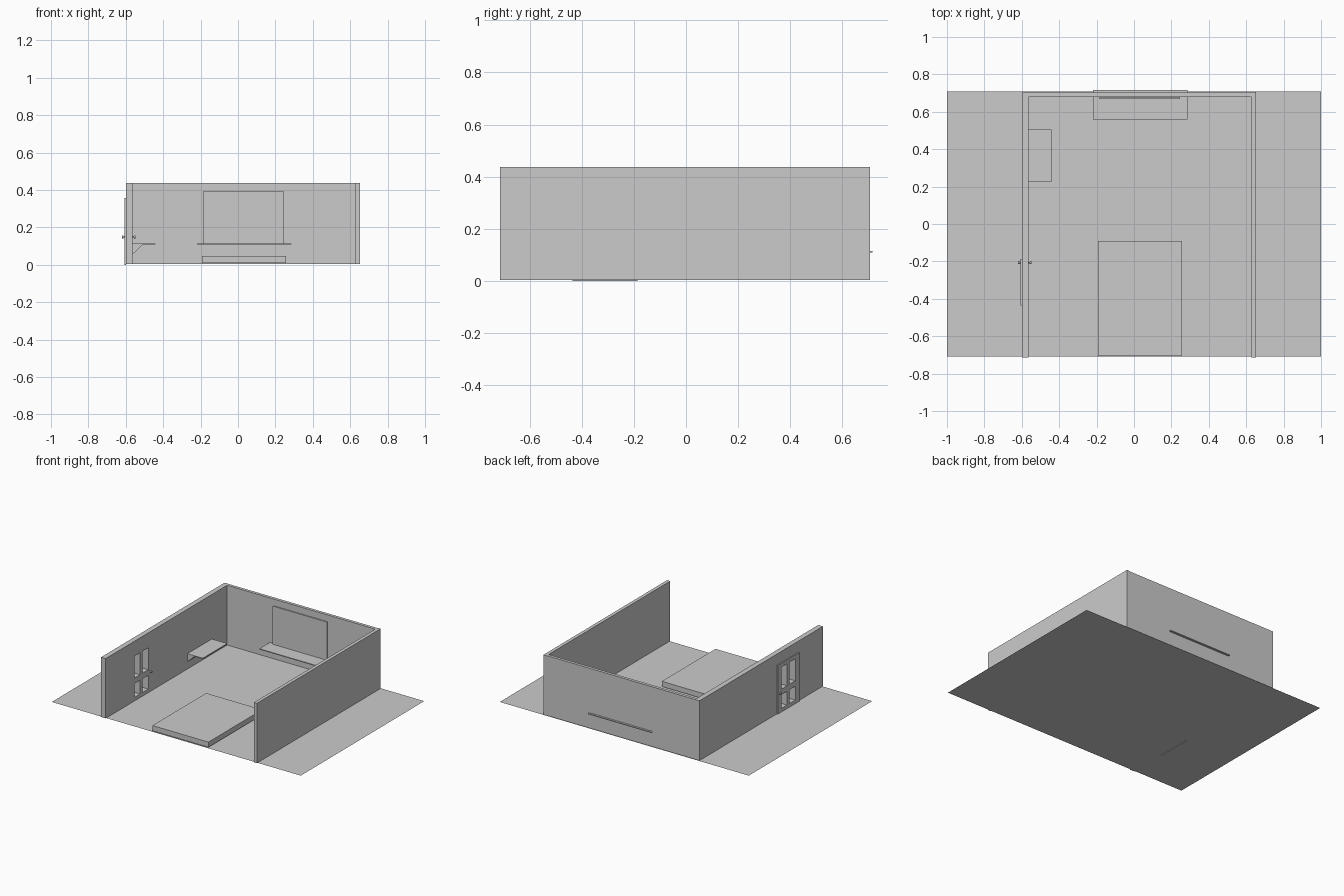
import bpy, bmesh
from mathutils import Matrix, Vector

if "Cube" in bpy.data.objects:
    bpy.data.objects.remove(bpy.data.objects["Cube"])


def new_object(name, bm):
    bmesh.ops.recalc_face_normals(bm, faces=bm.faces[:])
    mesh = bpy.data.meshes.new(name)
    bm.to_mesh(mesh)
    bm.free()
    ob = bpy.data.objects.new(name, mesh)
    bpy.context.collection.objects.link(ob)
    return ob


def add_box(bm, x, y, z):
    size = Vector((x[1] - x[0], y[1] - y[0], z[1] - z[0]))
    mid = Vector((sum(x) / 2, sum(y) / 2, sum(z) / 2))
    bmesh.ops.create_cube(bm, size=1, matrix=Matrix.Translation(mid) @ Matrix.Diagonal((*size, 1)))


def box(name, *ranges):
    bm = bmesh.new()
    add_box(bm, *ranges)
    return new_object(name, bm)


FLOOR = 0.004
TOP = 0.438

# Ground sheet: a single flat surface
bm = bmesh.new()
corners = [(-1, -0.708), (1, -0.708), (1, 0.708), (-1, 0.708)]
bm.faces.new([bm.verts.new((x, y, FLOOR)) for x, y in corners])
new_object("floor", bm)

# Walls
left_wall = box("left_wall", (-0.6, -0.563), (-0.714, 0.702), (FLOOR, TOP))
box("back_wall", (-0.563, 0.627), (0.68, 0.702), (FLOOR, TOP))
box("right_wall", (0.627, 0.652), (-0.714, 0.706), (FLOOR, TOP))

# Low bed platform and back shelf with its panel
box("bed_platform", (-0.193, 0.257), (-0.706, -0.09), (0.01, 0.048))
box("back_shelf", (-0.22, 0.285), (0.56, 0.716), (0.109, 0.115))
box("wall_mirror", (-0.188, 0.247), (0.667, 0.675), (0.115, 0.392))

# Side shelf and its sloped support
box("side_shelf", (-0.599, -0.44), (0.225, 0.505), (0.109, 0.115))
bm = bmesh.new()
profile = [(-0.565, 0.055), (-0.508, 0.109), (-0.565, 0.109)]
face = bm.faces.new([bm.verts.new((x, 0.227, z)) for x, z in profile])
ext = bmesh.ops.extrude_face_region(bm, geom=[face], use_keep_orig=True)
bmesh.ops.translate(bm, vec=(0, 0.276, 0), verts=[v for v in ext["geom"] if isinstance(v, bmesh.types.BMVert)])
new_object("side_shelf_support", bm)

# Door leaf on the outside of the left wall
door = box("door", (-0.608, -0.599), (-0.435, -0.187), (0, 0.357))

# Four pane openings cut through door and wall
bm = bmesh.new()
for y in ((-0.385, -0.32), (-0.29, -0.225)):
    for z in ((0.03, 0.13), (0.17, 0.33)):
        add_box(bm, (-0.65, -0.52), y, z)
cutter = new_object("pane_cutter", bm)
cutter.hide_render = True
cutter.hide_set(True)
cutter.display_type = 'WIRE'
for ob in (left_wall, door):
    mod = ob.modifiers.new("panes", 'BOOLEAN')
    mod.object = cutter
    mod.operation = 'DIFFERENCE'
    mod.solver = 'EXACT'

# Door handle: spindle with a knob on each side
bm = bmesh.new()
turn = Matrix.Rotation(1.5707963, 4, 'Y')
for x, r, d in ((-0.584, 0.004, 0.06), (-0.616, 0.008, 0.008), (-0.552, 0.008, 0.008)):
    bmesh.ops.create_cone(bm, cap_ends=True, segments=16, radius1=r, radius2=r, depth=d,
                          matrix=Matrix.Translation((x, -0.206, 0.15)) @ turn)
handle = new_object("door_handle", bm)
bpy.context.view_layer.objects.active = handle
handle.select_set(True)
bpy.ops.object.shade_smooth_by_angle()
